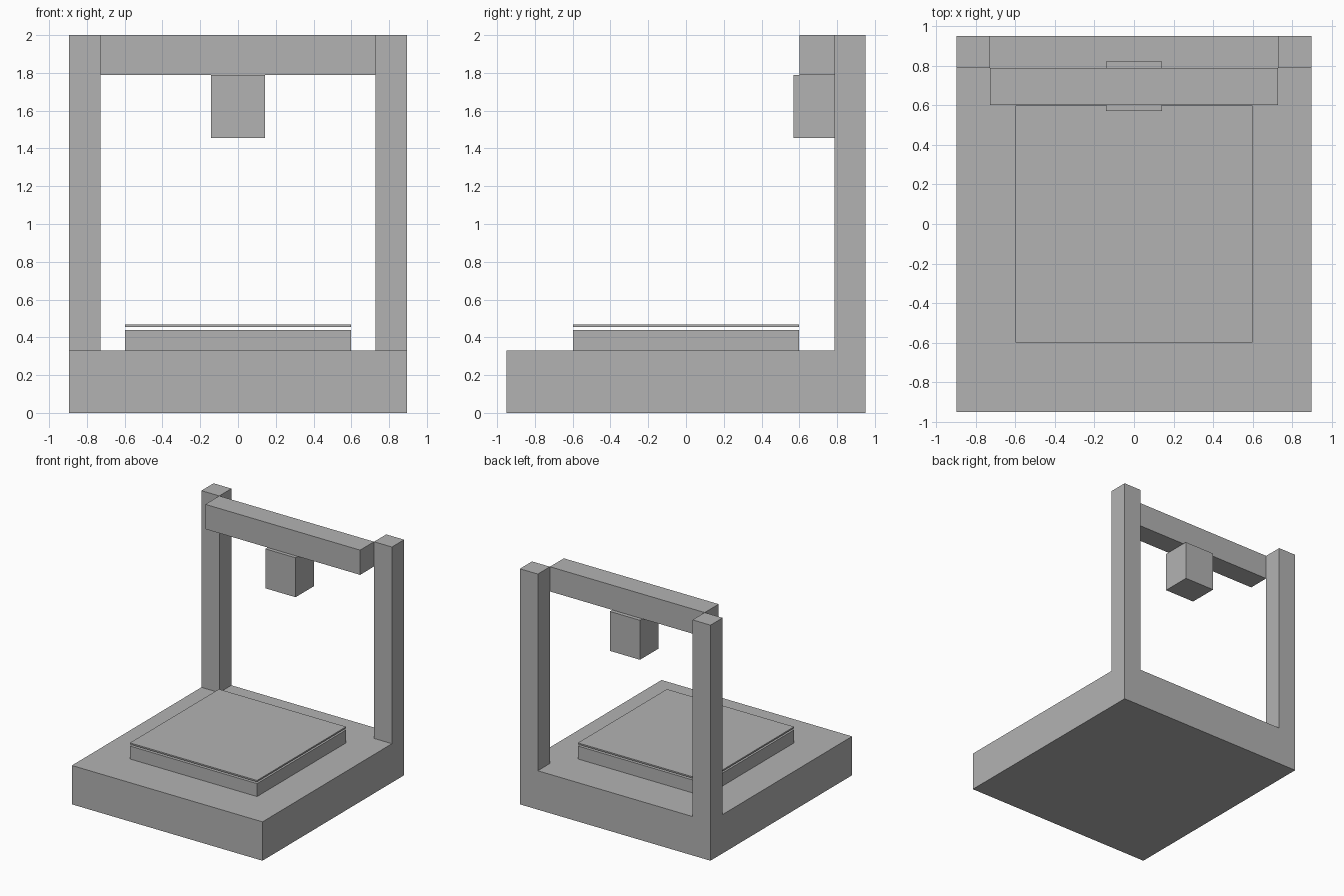
import bpy
import bmesh
from mathutils import Vector

cube = bpy.data.objects.get("Cube")
if cube:
    bpy.data.objects.remove(cube, do_unlink=True)

# Single flat grey
grey = bpy.data.materials.new("plain_grey")
grey.use_nodes = True
colour = (0.45, 0.45, 0.45, 1)
grey.diffuse_color = colour
grey.node_tree.nodes["Principled BSDF"].inputs["Base Color"].default_value = colour


def box(name, low, high):
    """Add a flat-shaded box spanning two opposite corners."""
    low, high = Vector(low), Vector(high)
    bm = bmesh.new()
    bmesh.ops.create_cube(bm, size=1)
    bmesh.ops.scale(bm, vec=high - low, verts=bm.verts)
    mesh = bpy.data.meshes.new(name)
    bm.to_mesh(mesh)
    bm.free()
    mesh.materials.append(grey)
    obj = bpy.data.objects.new(name, mesh)
    obj.location = (low + high) / 2
    bpy.context.collection.objects.link(obj)
    return obj


HALF_W, HALF_D, BASE_TOP, TOP = 0.895, 0.95, 0.33, 2.0
POST_IN, POST_FRONT, BED, BEAM_LOW = 0.727, 0.787, 0.597, 1.79

# Base block and print bed with a thin plate floating just above it
box("base", (-HALF_W, -HALF_D, 0), (HALF_W, HALF_D, BASE_TOP))
box("bed", (-BED, -BED, BASE_TOP), (BED, BED, 0.44))
box("build_plate", (-BED, -BED, 0.455), (BED, BED, 0.467))

# Upright posts at the back corners
box("left_post", (POST_IN, POST_FRONT, BASE_TOP), (HALF_W, HALF_D, TOP))
box("right_post", (-HALF_W, POST_FRONT, BASE_TOP), (-POST_IN, HALF_D, TOP))

# Crossbeam in front of the posts, with the tool head hanging beneath
box("crossbeam", (-POST_IN, 0.6, BEAM_LOW), (POST_IN, POST_FRONT, TOP))
box("tool_head", (-0.142, 0.57, 1.455), (0.142, 0.82, BEAM_LOW))
